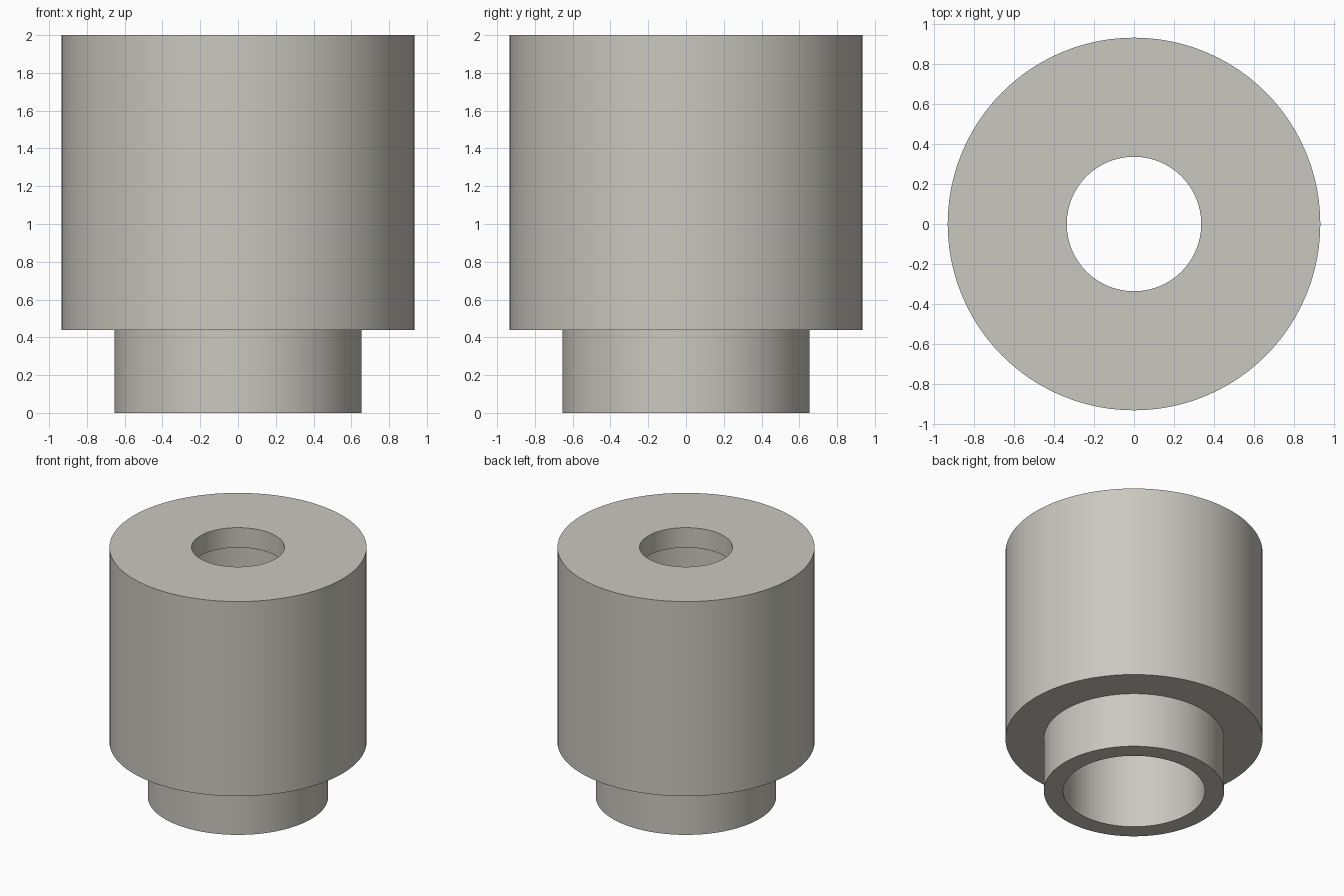
import bpy
import bmesh
import math

if "Cube" in bpy.data.objects:
    bpy.data.objects.remove(bpy.data.objects["Cube"], do_unlink=True)

SEGMENTS = 96

# Warm grey material
grey = bpy.data.materials.new("warm_grey")
grey.use_nodes = True
colour = (0.59, 0.58, 0.52, 1.0)
grey.diffuse_color = colour
grey.node_tree.nodes["Principled BSDF"].inputs["Base Color"].default_value = colour


def lathe(name, profile):
    """Revolve a closed (radius, height) profile around the z axis."""
    bm = bmesh.new()
    verts = [bm.verts.new((r, 0, z)) for r, z in profile]
    edges = [bm.edges.new((a, b)) for a, b in zip(verts, verts[1:] + verts[:1])]
    bmesh.ops.spin(bm, geom=verts + edges, cent=(0, 0, 0), axis=(0, 0, 1),
                   angle=math.tau, steps=SEGMENTS, use_merge=True)
    bmesh.ops.remove_doubles(bm, verts=bm.verts, dist=1e-4)
    bmesh.ops.recalc_face_normals(bm, faces=bm.faces)
    mesh = bpy.data.meshes.new(name)
    bm.to_mesh(mesh)
    bm.free()
    obj = bpy.data.objects.new(name, mesh)
    bpy.context.collection.objects.link(obj)
    mesh.materials.append(grey)
    bpy.ops.object.select_all(action="DESELECT")
    obj.select_set(True)
    bpy.context.view_layer.objects.active = obj
    bpy.ops.object.shade_smooth_by_angle(angle=math.radians(30))
    return obj


# One turned piece: narrow spigot, wide body, lipped top hole and wider bore
lathe("stepped_bushing", [
    (0.515, 0.0), (0.655, 0.0),      # spigot rim
    (0.655, 0.44), (0.934, 0.44),    # shoulder
    (0.934, 2.0), (0.337, 2.0),      # body and top face
    (0.337, 1.84), (0.515, 1.84),    # top lip and bore ceiling
])
